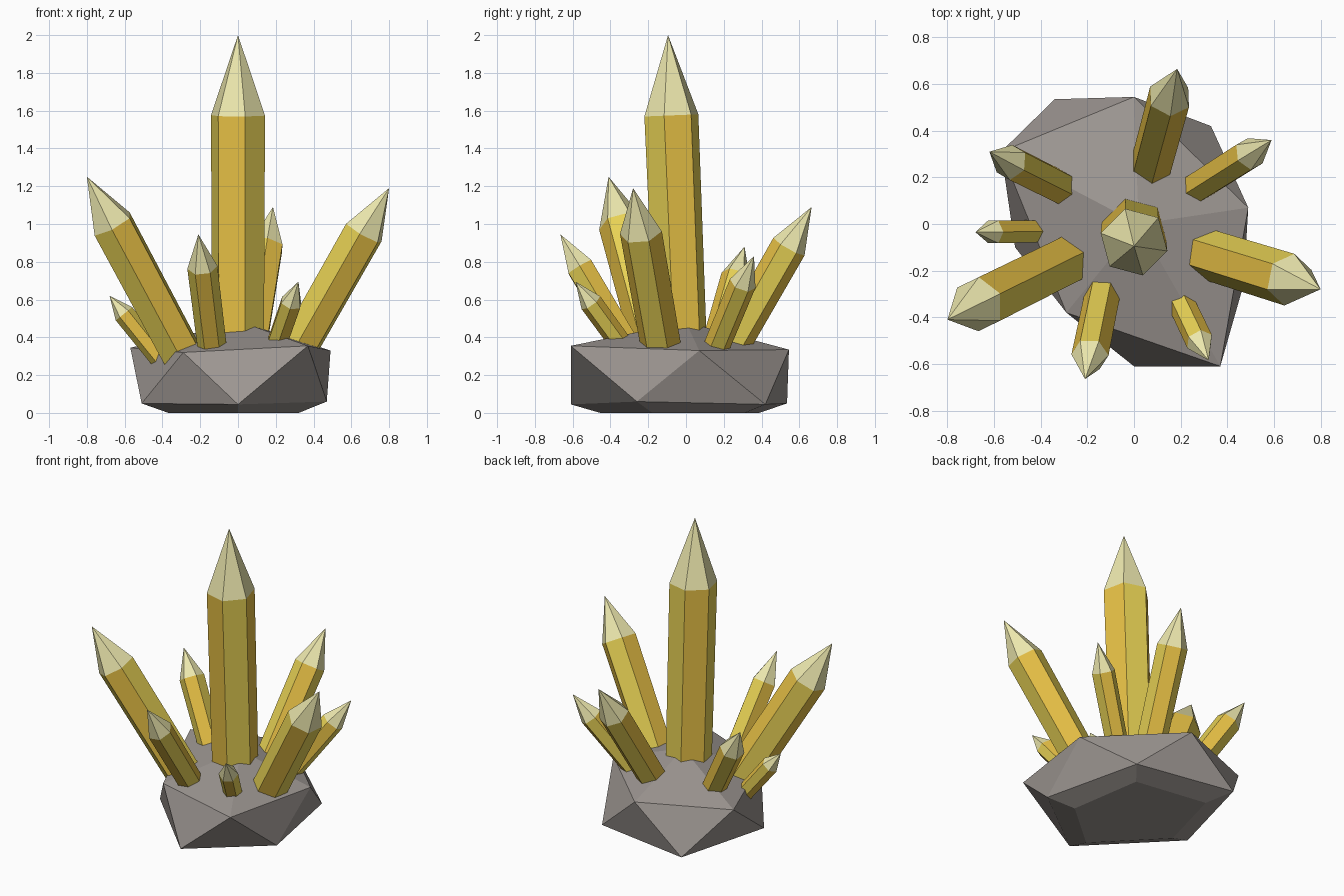
import bpy, bmesh, math
from mathutils import Vector, Matrix

if "Cube" in bpy.data.objects:
    bpy.data.objects.remove(bpy.data.objects["Cube"])


def material(name, color):
    m = bpy.data.materials.new(name)
    m.diffuse_color = (*color, 1)
    m.use_nodes = True
    m.node_tree.nodes["Principled BSDF"].inputs["Base Color"].default_value = m.diffuse_color
    return m


stone = material("stone", (0.34, 0.31, 0.29))
gold = material("gold", (0.80, 0.53, 0.06))
yellow = material("yellow", (0.80, 0.64, 0.09))
pale = material("pale_tip", (0.84, 0.80, 0.42))


def finish(bm, name, mats):
    bmesh.ops.recalc_face_normals(bm, faces=bm.faces)
    me = bpy.data.meshes.new(name)
    bm.to_mesh(me)
    bm.free()
    for m in mats:
        me.materials.append(m)
    obj = bpy.data.objects.new(name, me)
    bpy.context.collection.objects.link(obj)
    return obj


# Rock: irregular flattened icosahedron with its underside sliced flat
def rock():
    upper = [(0.49, 0.07, 0.33), (0, 0.545, 0.335), (-0.57, 0.31, 0.345),
             (-0.29, -0.38, 0.32), (0.37, -0.61, 0.355)]
    lower = [(0.33, 0.42, 0.045), (-0.34, 0.535, 0.05), (-0.51, -0.10, 0.05),
             (0, -0.61, 0.045), (0.47, -0.26, 0.06)]
    bm = bmesh.new()
    up = [bm.verts.new(p) for p in upper]
    low = [bm.verts.new(p) for p in lower]
    top = bm.verts.new((0.02, 0, 0.48))
    bottom = bm.verts.new((0, 0, -0.13))
    for i in range(5):
        j = (i + 1) % 5
        bm.faces.new((top, up[i], up[j]))
        bm.faces.new((up[i], low[i], up[j]))
        bm.faces.new((low[i], low[j], up[j]))
        bm.faces.new((bottom, low[j], low[i]))
    bmesh.ops.bisect_plane(bm, geom=bm.verts[:] + bm.edges[:] + bm.faces[:],
                           plane_co=(0, 0, 0), plane_no=(0, 0, -1), clear_outer=True)
    bmesh.ops.holes_fill(bm, edges=[e for e in bm.edges if e.is_boundary])
    finish(bm, "rock_base", [stone])


# Crystal: leaning six-sided prism with alternating face tones and a pale point
def crystal(name, base, tip, radius, phase, head=0.25):
    base, tip = Vector(base), Vector(tip)
    axis = tip - base
    length = axis.length
    bm = bmesh.new()

    def ring(z, r):
        angles = [math.radians(phase + 60 * k) for k in range(6)]
        return [bm.verts.new((r * math.cos(a), r * math.sin(a), z)) for a in angles]

    foot, shoulder = ring(0, radius * 0.96), ring(length * (1 - head), radius)
    point = bm.verts.new((0, 0, length))
    bm.faces.new(foot[::-1])
    for k in range(6):
        n = (k + 1) % 6
        bm.faces.new((foot[k], foot[n], shoulder[n], shoulder[k])).material_index = k % 2
        bm.faces.new((shoulder[k], shoulder[n], point)).material_index = 2
    turn = Vector((0, 0, 1)).rotation_difference(axis).to_matrix().to_4x4()
    bm.transform(Matrix.Translation(base) @ turn)
    finish(bm, name, [gold, yellow, pale])


rock()
crystal("main_crystal", (0, -0.025, 0.30), (0, -0.095, 2.0), 0.148, -15)
crystal("left_crystal", (-0.265, -0.145, 0.25), (-0.80, -0.41, 1.25), 0.12, 26)
crystal("right_crystal", (0.265, -0.115, 0.25), (0.80, -0.28, 1.19), 0.113, 20)
crystal("back_crystal", (0.055, 0.185, 0.25), (0.185, 0.665, 1.09), 0.095, 30)
crystal("back_right_crystal", (0.21, 0.12, 0.25), (0.59, 0.36, 0.83), 0.072, 30)
crystal("back_left_crystal", (-0.25, 0.125, 0.25), (-0.62, 0.31, 0.88), 0.078, 30)
crystal("small_left_crystal", (-0.375, -0.03, 0.24), (-0.68, -0.035, 0.62), 0.056, 0)
crystal("front_crystal", (-0.125, -0.25, 0.25), (-0.21, -0.665, 0.945), 0.08, 0)
crystal("small_front_crystal", (0.165, -0.26, 0.25), (0.32, -0.585, 0.695), 0.06, 30)
